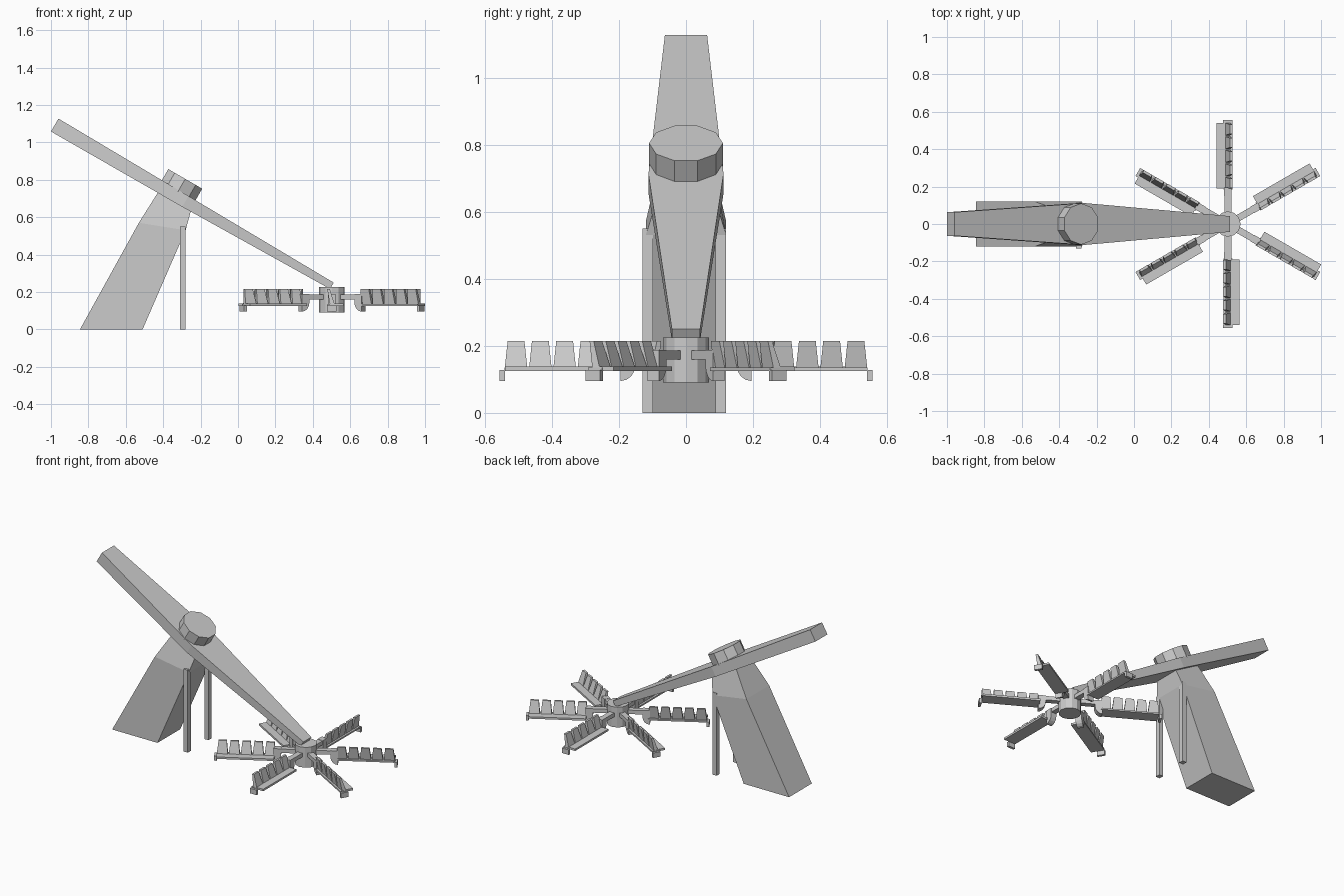
import bpy, bmesh
from math import radians, pi, cos, sin
from mathutils import Matrix, Vector

if "Cube" in bpy.data.objects:
    bpy.data.objects.remove(bpy.data.objects["Cube"])

HUB = Vector((0.502, 0, 0))


def make(name, bm, mat=None):
    if mat:
        bm.transform(mat)
    bmesh.ops.recalc_face_normals(bm, faces=bm.faces)
    me = bpy.data.meshes.new(name)
    bm.to_mesh(me)
    bm.free()
    ob = bpy.data.objects.new(name, me)
    bpy.context.collection.objects.link(ob)
    return ob


def loft(rings, bm=None):
    """Skin a list of equal-length point rings and cap both ends."""
    bm = bm or bmesh.new()
    rows = [[bm.verts.new(p) for p in r] for r in rings]
    n = len(rows[0])
    for a, b in zip(rows, rows[1:]):
        for i in range(n):
            j = (i + 1) % n
            bm.faces.new((a[i], a[j], b[j], b[i]))
    bm.faces.new(rows[0])
    bm.faces.new(rows[-1])
    return bm


def box(x0, x1, y0, y1, z0, z1, bm=None):
    return loft([[(x0, y0, z), (x1, y0, z), (x1, y1, z), (x0, y1, z)]
                 for z in (z0, z1)], bm)


def prism(name, sides, r, depth, mat):
    bm = bmesh.new()
    bmesh.ops.create_cone(bm, cap_ends=True, segments=sides, radius1=r,
                          radius2=r, depth=depth)
    return make(name, bm, mat)


# Leaning tower: (left x, z), (right x, z), half width
tower = [((-0.845, 0), (-0.51, 0), 0.12),
         ((-0.53, 0.57), (-0.28, 0.53), 0.12),
         ((-0.42, 0.745), (-0.245, 0.66), 0.08)]
make("tower", loft([[(a[0], -w, a[1]), (b[0], -w, b[1]),
                     (b[0], w, b[1]), (a[0], w, a[1])] for a, b, w in tower]))

# Support posts
make("left_post", box(-0.31, -0.28, -0.13, -0.098, 0, 0.55))
make("right_post", box(-0.31, -0.28, 0.088, 0.12, 0, 0.55))

# Tilted boom: (top x, z), (bottom x, z), half width
boom = [((-0.96, 1.127), (-1.0, 1.058), 0.063),
        ((-0.265, 0.713), (-0.298, 0.655), 0.112),
        ((0.512, 0.25), (0.492, 0.216), 0.042)]
make("boom", loft([[(t[0], -w, t[1]), (t[0], w, t[1]),
                    (b[0], w, b[1]), (b[0], -w, b[1])] for t, b, w in boom]))

# Pivot cap on the boom
prism("pivot_cap", 10, 0.11, 0.08,
      Matrix.Translation((-0.302, 0, 0.77)) @ Matrix.Rotation(radians(30), 4, 'Y'))

# Central hub
prism("hub", 12, 0.068, 0.135, Matrix.Translation(HUB + Vector((0, 0, 0.158))))

# Six seat arms, modelled along +x and turned about the hub
curve = [(0.195 - 0.045 * cos(t), 0.145 - 0.05 * sin(t))
         for t in (0, pi / 8, pi / 4, 3 * pi / 8)]
bracket = [(0.15, 0.188)] + curve + [(0.195, 0.095), (0.195, 0.188)]
for k in range(6):
    m = Matrix.Translation(HUB) @ Matrix.Rotation(radians(30 + 60 * k), 4, 'Z')
    make(f"strut_{k}", box(0.05, 0.19, -0.018, 0.018, 0.16, 0.186), m)
    make(f"bracket_{k}", loft([[(x, y, z) for x, z in bracket]
                               for y in (-0.02, 0.02)]), m)
    # bench with base rail and end plate
    bench = box(0.19, 0.54, 0.0, 0.062, 0.125, 0.138)
    box(0.185, 0.542, -0.024, 0.024, 0.125, 0.135, bench)
    box(0.54, 0.556, -0.025, 0.025, 0.095, 0.128, bench)
    make(f"bench_{k}", bench, m)
    # five tapered, leaning seat backs
    backs = bmesh.new()
    for i in range(5):
        c = 0.217 + 0.0725 * i
        loft([[(c - h, y, z), (c + h, y, z), (c + h, y + t, z), (c - h, y + t, z)]
              for h, y, t, z in ((0.034, -0.01, 0.026, 0.13),
                                 (0.025, -0.025, 0.014, 0.215))], backs)
    make(f"seat_backs_{k}", backs, m)
